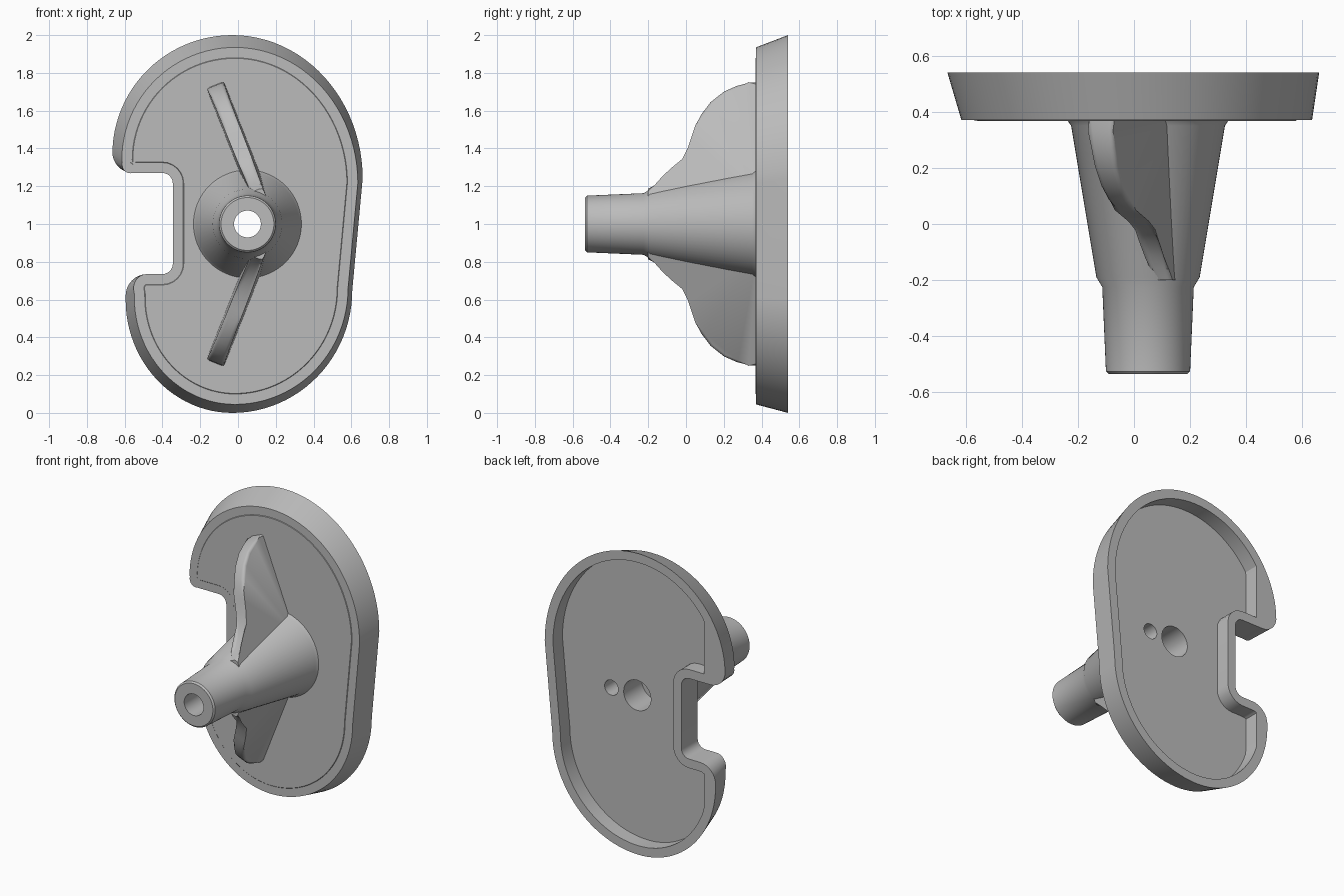
import bpy, bmesh, math
from mathutils import Vector

if "Cube" in bpy.data.objects:
    bpy.data.objects.remove(bpy.data.objects["Cube"], do_unlink=True)

grey = bpy.data.materials.new("plain_grey")
grey.use_nodes = True
color = (0.5, 0.5, 0.5, 1)
grey.diffuse_color = color
grey.node_tree.nodes["Principled BSDF"].inputs["Base Color"].default_value = color

AXIS_X, AXIS_Z = 0.05, 1.0   # post axis


def make(name, bm):
    bmesh.ops.recalc_face_normals(bm, faces=bm.faces)
    mesh = bpy.data.meshes.new(name)
    bm.to_mesh(mesh)
    bm.free()
    ob = bpy.data.objects.new(name, mesh)
    ob.data.materials.append(grey)
    bpy.context.collection.objects.link(ob)
    return ob


def finish(ob, angle=30):
    bpy.ops.object.select_all(action='DESELECT')
    ob.select_set(True)
    bpy.context.view_layer.objects.active = ob
    for mod in list(ob.modifiers):
        bpy.ops.object.modifier_apply(modifier=mod.name)
    bpy.ops.object.shade_smooth_by_angle(angle=math.radians(angle))


def bridge(bm, a, b):
    for i in range(len(a)):
        j = (i + 1) % len(a)
        bm.faces.new((a[i], a[j], b[j], b[i]))


def arc(cx, cz, rx, rz, start, end, n):
    steps = [math.radians(start + (end - start) * i / n) for i in range(n + 1)]
    return [Vector((cx + rx * math.cos(t), cz + rz * math.sin(t))) for t in steps]


# Plate outline, counter-clockwise in x-z; weight 1 = drafted wall, 0 = straight notch wall
sections = [
    (arc(-0.03, 1.24, 0.69, 0.76, 0, 90, 24), 1, 1),
    (arc(-0.03, 1.37, 0.635, 0.63, 90, 180, 24)[1:], 1, 1),
    (arc(-0.555, 1.38, 0.11, 0.11, 180, 270, 8)[1:], 1, 0),
    (arc(-0.40, 1.215, 0.055, 0.055, 90, 0, 6), 0, 0),
    (arc(-0.40, 0.79, 0.055, 0.055, 0, -90, 6), 0, 0),
    (arc(-0.48, 0.62, 0.115, 0.115, 90, 180, 8), 0, 1),
    (arc(-0.03, 0.60, 0.565, 0.60, 180, 270, 24)[1:], 1, 1),
    (arc(-0.03, 0.65, 0.635, 0.65, 270, 360, 24)[1:], 1, 1),
]
outline, weight = [], []
for pts, w0, w1 in sections:
    for i, p in enumerate(pts):
        outline.append(p)
        weight.append(w0 + (w1 - w0) * i / (len(pts) - 1))


def inset(pts, d):
    out = []
    for i, p in enumerate(pts):
        t = (pts[(i + 1) % len(pts)] - pts[i - 1]).normalized()
        out.append(p + Vector((-t.y, t.x)) * d)
    return out


def drafted(p, w):
    small = Vector(((p.x + 0.665) * 0.943 - 0.615, 0.045 + p.y * 0.945))
    return p.lerp(small, w)


# Plate: drafted rim, shallow front panel line and recessed back
front = [drafted(p, w) for p, w in zip(outline, weight)]
pocket = [Vector((max(p.x, -0.51), p.y)) for p in inset(outline, 0.06)]
layers = [(inset(front, 0.058), 0.367), (inset(front, 0.055), 0.37), (front, 0.37),
          (outline, 0.54), (pocket, 0.54), (pocket, 0.44)]
bm = bmesh.new()
rings = [[bm.verts.new((p.x, y, p.y)) for p in pts] for pts, y in layers]
for a, b in zip(rings, rings[1:]):
    bridge(bm, a, b)
bm.faces.new(rings[0])
bm.faces.new(rings[-1])
plate = make("plate", bm)

# Hub and hollow post, turned around the axis
profile = [(0.071, -0.535), (0.14, -0.535), (0.15, -0.525), (0.163, -0.225),
           (0.184, -0.19), (0.274, 0.35), (0.288, 0.37), (0.288, 0.4),
           (0.1, 0.4), (0.1, 0.25), (0.071, 0.25)]
bm = bmesh.new()
SIDES = 64
rings = []
for k in range(SIDES):
    t = math.tau * k / SIDES
    rings.append([bm.verts.new((AXIS_X + r * math.cos(t), y, AXIS_Z + r * math.sin(t)))
                  for r, y in profile])
for k in range(SIDES):
    bridge(bm, rings[k], rings[(k + 1) % SIDES])
hub = make("hub_post", bm)


# Bores: the main bore opens through the plate, the small one is blind
def cutter(name, x, radius, y0, y1):
    bm = bmesh.new()
    loops = []
    for y in (y0, y1):
        loops.append([bm.verts.new((p.x, y, p.y)) for p in
                      arc(x, AXIS_Z, radius, radius, 0, 360, 48)[:-1]])
    bridge(bm, *loops)
    for loop in loops:
        bm.faces.new(loop)
    ob = make(name, bm)
    ob.hide_render = True
    return ob


main_bore = cutter("main_bore", AXIS_X, 0.1, 0.3, 0.6)
pin_bore = cutter("pin_bore", 0.24, 0.05, 0.25, 0.6)
for target, tools in ((plate, (main_bore, pin_bore)), (hub, (pin_bore,))):
    for tool in tools:
        mod = target.modifiers.new(tool.name, 'BOOLEAN')
        mod.operation = 'DIFFERENCE'
        mod.solver = 'EXACT'
        mod.object = tool
    finish(target)
for tool in (main_bore, pin_bore):
    bpy.data.objects.remove(tool, do_unlink=True)

# Curved fins: S-shaped edge of (y, height above axis), leaning toward -x, thinner at the front
edge = [(0.38, 0.737), (0.33, 0.733), (0.27, 0.72), (0.2, 0.69), (0.13, 0.635),
        (0.08, 0.57), (0.05, 0.51), (0.03, 0.45), (0.01, 0.39), (-0.02, 0.33),
        (-0.06, 0.275), (-0.11, 0.23), (-0.16, 0.2), (-0.2, 0.18)]
across = Vector((0.93, 0, 0.37))
for name, side in (("upper_fin", 1), ("lower_fin", -1)):
    bm = bmesh.new()
    walls = []
    for s in (-1, 1):
        wall = []
        for y, h in edge + [(-0.2, 0.13), (0.38, 0.13)]:
            half = 0.034 + 0.026 * (y + 0.2)
            p = Vector((0.17 - 0.395 * h, y, h)) + across * half * s
            wall.append(bm.verts.new((p.x, p.y, AXIS_Z + side * p.z)))
        walls.append(wall)
        bm.faces.new(wall)
    bridge(bm, *walls)
    # Round the two long curved edges
    n = len(edge)
    rim = [bm.edges.get((w[i], w[i + 1])) for w in walls for i in range(n - 1)]
    bmesh.ops.bevel(bm, geom=rim, offset=0.018, segments=3, profile=0.5,
                    affect='EDGES', clamp_overlap=True)
    finish(make(name, bm), 40)
